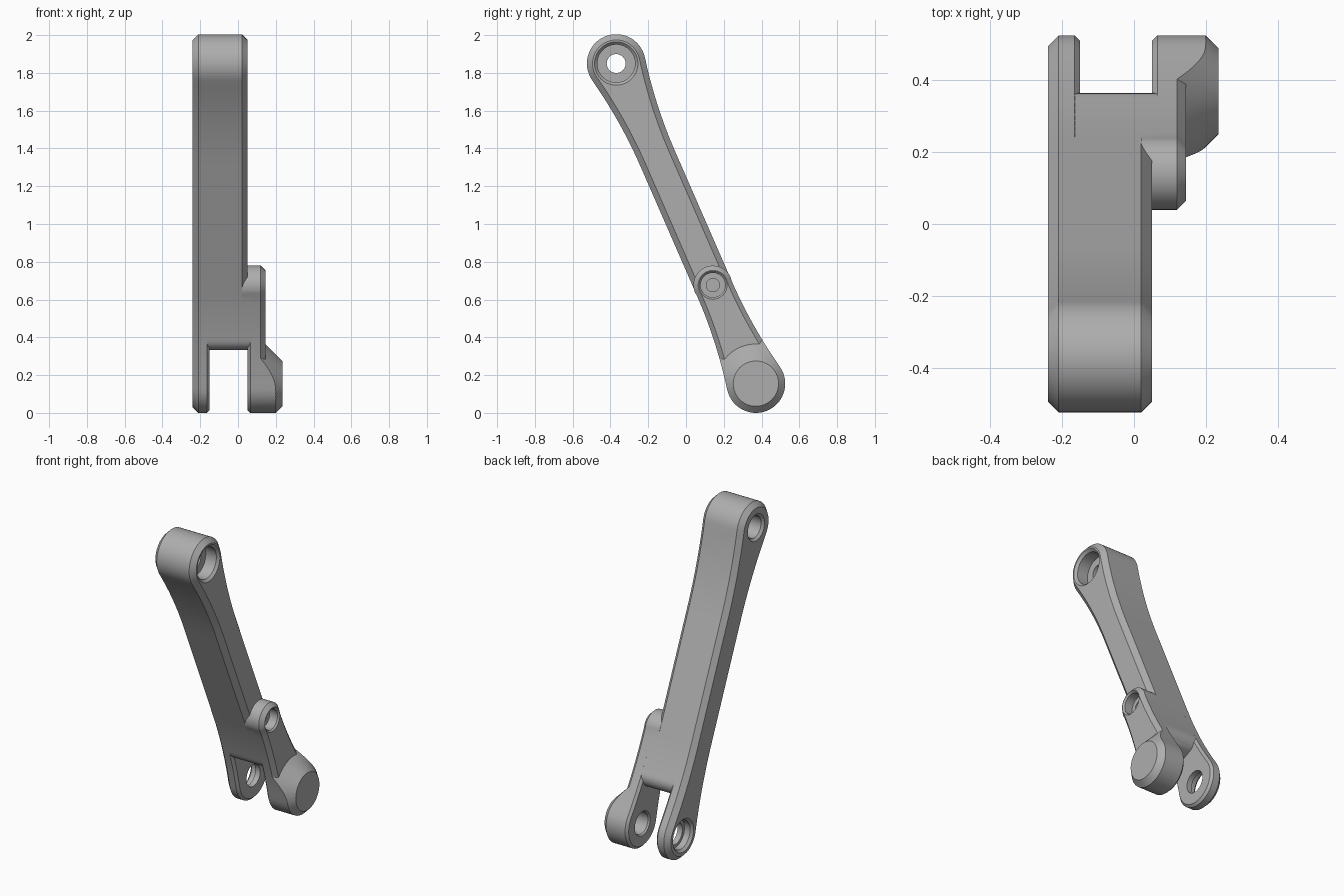
import bpy, bmesh
from math import pi, sin, cos, asin, atan2, sqrt, radians

cube = bpy.data.objects.get("Cube")
if cube:
    bpy.data.objects.remove(cube, do_unlink=True)

# Arm dimensions: s runs up the arm from the lower pin, t across it
PIN_Y, PIN_Z = 0.37, 0.155
LENGTH, EYE, WAIST, FLARE, NECK = 1.849, 0.155, 0.10, 2.6, 0.55
KNOB_S, SLOT_S, FILLET = 0.569, 0.222, 0.065
AX_Y, AX_Z = -0.4, 0.9165

grey = bpy.data.materials.new("plain grey")
grey.use_nodes = True
COLOUR = (0.42, 0.42, 0.42, 1)
grey.diffuse_color = COLOUR
grey.node_tree.nodes["Principled BSDF"].inputs["Base Color"].default_value = COLOUR


def place(x, s, t):
    return (x, PIN_Y + s * AX_Y - t * -AX_Z, PIN_Z + s * AX_Z - t * AX_Y)


def arc(cs, ct, r, a, b, n):
    return [(cs + r * cos(a + (b - a) * i / n), ct + r * sin(a + (b - a) * i / n))
            for i in range(n + 1)]


def outline(d, cut, short):
    """Closed arm outline moved inward by d; cut = blunt slot end, short = side link."""
    phi = atan2(WAIST + FLARE, NECK)
    neck_t = WAIST + FLARE

    def flare(start):
        return arc(NECK, neck_t, FLARE + d, start, 1.5 * pi, 14)

    eye = arc(0, 0, EYE - d, pi, phi, 24)[:-1] + flare(phi + pi)
    if cut:
        s = SLOT_S + FILLET
        w = neck_t - sqrt(FLARE ** 2 - (NECK - s) ** 2) - d
        half = [(SLOT_S, 0)] + arc(s, w - FILLET, FILLET, pi, pi / 2, 8)[:-1]
        half += flare(1.5 * pi - asin((NECK - s) / FLARE))
    else:
        half = eye
    if short:
        half = half + arc(KNOB_S, 0, WAIST + 0.003 - d, pi / 2, 0, 16)
    else:
        half = half + [(LENGTH - s, t) for s, t in reversed(eye)]
    return half + [(s, -t) for s, t in reversed(half[1:-1])]


def loft(name, rings):
    """Skin a row of equal rings and cap both ends."""
    bm = bmesh.new()
    rows = [[bm.verts.new(p) for p in ring] for ring in rings]
    n = len(rows[0])
    for a, b in zip(rows, rows[1:]):
        for i in range(n):
            j = (i + 1) % n
            bm.faces.new((a[i], a[j], b[j], b[i]))
    bm.faces.new(rows[0])
    bm.faces.new(rows[-1])
    bmesh.ops.recalc_face_normals(bm, faces=bm.faces)
    mesh = bpy.data.meshes.new(name)
    bm.to_mesh(mesh)
    bm.free()
    mesh.materials.append(grey)
    obj = bpy.data.objects.new(name, mesh)
    bpy.context.collection.objects.link(obj)
    return obj


def slab(name, layers, cut=False, short=False):
    return loft(name, [[place(x, s, t) for s, t in outline(d, cut, short)]
                       for x, d in layers])


def turned(name, s, steps):
    """Solid turned about an x axis at distance s up the arm."""
    return loft(name, [[place(x, s + r * cos(2 * pi * i / 48), r * sin(2 * pi * i / 48))
                        for i in range(48)] for x, r in steps])


def boolean(obj, tools, operation):
    bpy.context.view_layer.objects.active = obj
    for tool in tools:
        mod = obj.modifiers.new("cut", 'BOOLEAN')
        mod.operation, mod.solver, mod.object = operation, 'EXACT', tool
        bpy.ops.object.modifier_apply(modifier=mod.name)


# Arm made of a long side cheek, a blunt-ended core and a short side link
side_cheek = slab("side_cheek", [(-0.24, 0.03), (-0.21, 0), (-0.165, 0), (-0.15, 0.015)])
arm_core = slab("arm_core", [(-0.165, 0), (0.02, 0), (0.05, 0.03)], cut=True)
link_root = slab("link_root", [(0.02, 0), (0.065, 0)], cut=True, short=True)
side_link = slab("side_link", [(0.05, 0.015), (0.065, 0), (0.12, 0), (0.145, 0.025)],
                 short=True)

# Conical boss trimmed to the link outline
pin_boss = slab("pin_boss", [(0.12, 0), (0.26, 0)], short=True)
cone = turned("boss_cone", 0, [(0.10, 0.255), (0.235, 0.12)])
boolean(pin_boss, [cone], 'INTERSECT')

# Stepped bores
top_bore = turned("top_bore", LENGTH, [
    (-0.25, 0.095), (-0.225, 0.07), (-0.14, 0.07), (-0.14, 0.05), (-0.04, 0.05),
    (-0.04, 0.1), (0.035, 0.1), (0.06, 0.125)])
cheek_bore = turned("cheek_bore", 0, [
    (-0.25, 0.115), (-0.225, 0.09), (-0.185, 0.09), (-0.185, 0.07), (-0.14, 0.07)])
boss_bore = turned("boss_bore", 0, [(0.04, 0.085), (0.06, 0.07), (0.165, 0.07)])
link_bore = turned("link_bore", KNOB_S, [
    (-0.02, 0.035), (0.08, 0.035), (0.08, 0.065), (0.135, 0.065), (0.155, 0.085)])

boolean(side_cheek, [top_bore, cheek_bore], 'DIFFERENCE')
boolean(arm_core, [top_bore, link_bore], 'DIFFERENCE')
boolean(link_root, [link_bore], 'DIFFERENCE')
boolean(side_link, [boss_bore, link_bore], 'DIFFERENCE')
boolean(pin_boss, [boss_bore], 'DIFFERENCE')

for tool in (cone, top_bore, cheek_bore, boss_bore, link_bore):
    bpy.data.objects.remove(tool, do_unlink=True)

# Smooth shading with crisp chamfers
bpy.ops.object.select_all(action='DESELECT')
for part in (side_cheek, arm_core, link_root, side_link, pin_boss):
    part.select_set(True)
bpy.context.view_layer.objects.active = arm_core
bpy.ops.object.shade_smooth_by_angle(angle=radians(25))
